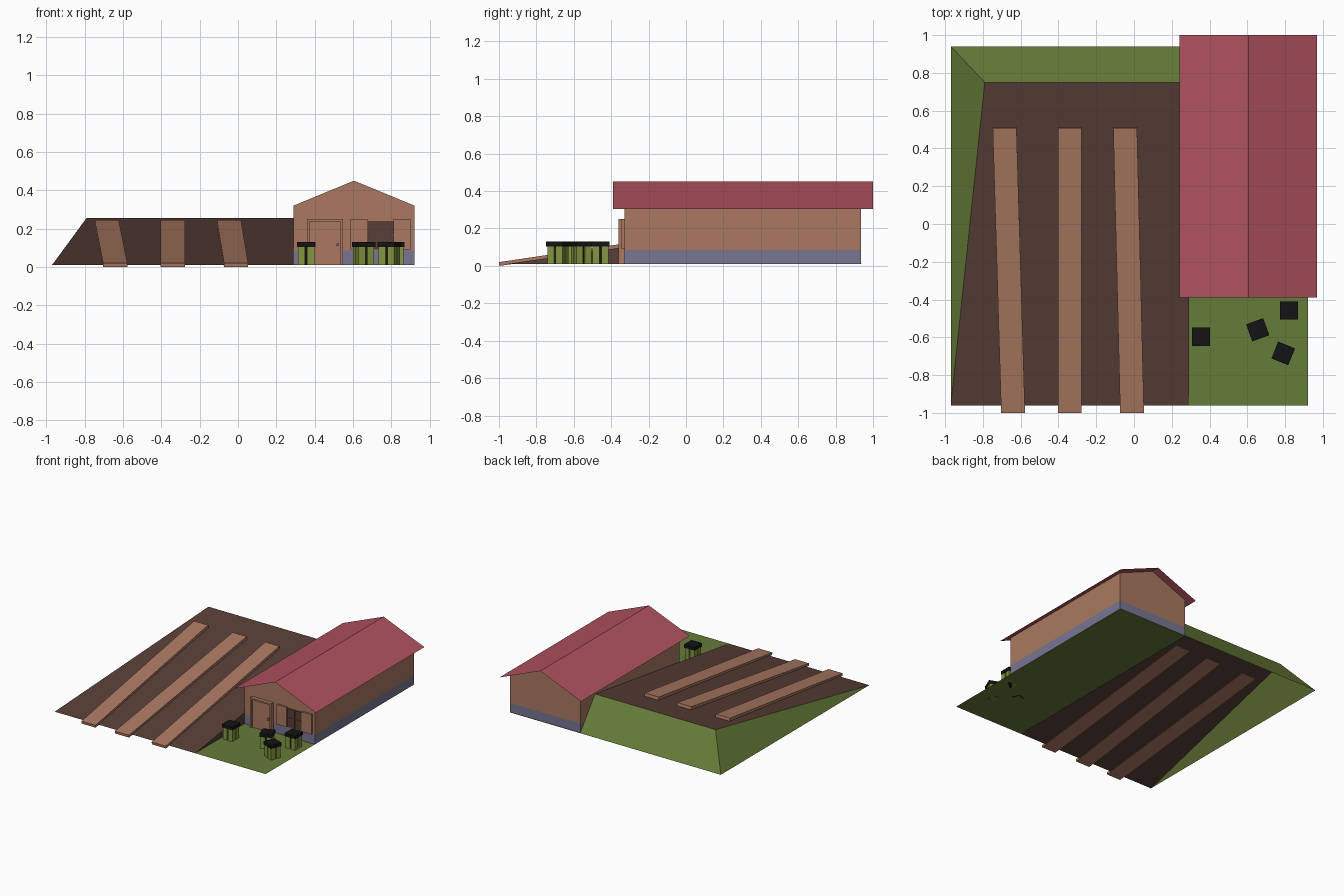
import bpy, math
from mathutils import Matrix, Vector

if "Cube" in bpy.data.objects:
    bpy.data.objects.remove(bpy.data.objects["Cube"])


def material(name, rgb):
    m = bpy.data.materials.new(name)
    lin = [((c / 255 + 0.055) / 1.055) ** 2.4 for c in rgb]
    m.diffuse_color = (*lin, 1)
    m.use_nodes = True
    m.node_tree.nodes["Principled BSDF"].inputs["Base Color"].default_value = m.diffuse_color
    return m


TAN = material("tan wood", (170, 121, 97))
STONE = material("blue grey base", (120, 118, 146))
RED = material("red roof", (176, 82, 95))
SOIL = material("dark brown", (88, 62, 55))
GRASS = material("grass green", (102, 124, 56))
OLIVE = material("olive green", (132, 150, 64))
BLACK = material("black", (18, 20, 18))


def mesh(name, verts, faces, mats, index=None):
    me = bpy.data.meshes.new(name)
    me.from_pydata(verts, [], faces)
    for m in mats:
        me.materials.append(m)
    for p in me.polygons:
        p.material_index = index[p.index] if index else 0
    me.update()
    ob = bpy.data.objects.new(name, me)
    bpy.context.collection.objects.link(ob)
    return ob


def box(name, lo, hi, mat, matrix=None):
    v = [Vector((x, y, z)) for x in (lo[0], hi[0]) for y in (lo[1], hi[1]) for z in (lo[2], hi[2])]
    if matrix:
        v = [matrix @ p for p in v]
    f = [(0, 1, 3, 2), (4, 6, 7, 5), (0, 4, 5, 1), (2, 3, 7, 6), (0, 2, 6, 4), (1, 5, 7, 3)]
    return mesh(name, v, f, [mat])


G = 0.01                     # ground level
L, R, F, B = 0.29, 0.92, -0.33, 0.935   # house walls
MID, RIDGE, EAVE, BASE = 0.605, 0.45, 0.32, 0.085
TOP = 0.255                  # upper edge of the slope

# ground under the house and lawn
mesh("lawn", [(L, -0.96, G), (R, -0.96, G), (R, 0.94, G), (L, 0.94, G)], [(0, 1, 2, 3)], [GRASS])

# open-bottomed earth slope with grassy banks
mesh("earth_slope", [(-0.97, -0.96, G), (L, -0.96, G), (L, 0.75, TOP), (-0.79, 0.75, TOP)],
     [(0, 1, 2, 3)], [SOIL])
mesh("grass_banks", [(-0.97, -0.96, G), (-0.79, 0.75, TOP), (-0.97, 0.94, G), (L, 0.75, TOP), (L, 0.94, G)],
     [(0, 1, 2), (2, 1, 3, 4)], [GRASS])
zf = G + (F + 0.96) / 1.71 * (TOP - G)
mesh("slope_side", [(L, -0.96, G), (L, F, G), (L, F, zf)], [(0, 1, 2)], [SOIL])

# house walls: stone band below, timber above, gable ends
ring = [(L, F), (R, F), (R, B), (L, B)]
verts = [(x, y, z) for z in (G, BASE, EAVE) for x, y in ring]
verts += [(MID, F, RIDGE), (MID, B, RIDGE)]
faces = [(i, (i + 1) % 4, 4 + (i + 1) % 4, 4 + i) for i in range(4)]
faces += [(4, 5, 9, 12, 8), (5, 6, 10, 9), (6, 7, 11, 13, 10), (7, 4, 8, 11)]
mesh("house_walls", verts, faces, [STONE, TAN], [0] * 4 + [1] * 4)

# thin roof sheets
ez = 0.303
mesh("roof", [(x, y, z) for y in (-0.39, 1.0) for x, z in ((0.24, ez), (MID, RIDGE + 0.002), (0.97, ez))],
     [(0, 1, 4, 3), (1, 2, 5, 4)], [RED])

# three planks lying on the slope
for i, (xb, xt) in enumerate(((-0.64, -0.685), (-0.34, -0.34), (-0.01, -0.047))):
    v = [(x + s * 0.063, y, z) for x, pts in ((xb, ((-0.998, 0.0), (-1.0, 0.02))),
                                              (xt, ((0.513, 0.217), (0.507, 0.244))))
         for y, z in pts for s in (-1, 1)]
    mesh(f"plank_{i + 1}", v, [(0, 1, 3, 2), (4, 6, 7, 5), (2, 3, 7, 6), (0, 4, 5, 1),
                               (0, 2, 6, 4), (1, 5, 7, 3)], [TAN])

# door with frame and handle
box("door", (0.372, -0.347, G), (0.535, F, 0.238), TAN)
box("door_frame_left", (0.36, -0.36, G), (0.373, F, 0.25), TAN)
box("door_frame_right", (0.534, -0.36, G), (0.547, F, 0.25), TAN)
box("door_frame_top", (0.373, -0.36, 0.237), (0.534, F, 0.25), TAN)
box("door_handle", (0.513, -0.36, 0.108), (0.528, -0.347, 0.123), STONE)

# window with cross bar and open shutters
box("window_pane", (0.678, -0.337, 0.09), (0.81, F, 0.24), SOIL)
box("window_bar_upright", (0.742, -0.34, 0.09), (0.746, F, 0.24), SOIL)
box("window_bar_across", (0.678, -0.34, 0.165), (0.81, F, 0.169), SOIL)
for side, x in (("left", 0.588), ("right", 0.811)):
    box(f"shutter_{side}", (x, -0.345, 0.09), (x + 0.088, F, 0.25), TAN)

# garden bins: four olive corner panels, black core and lid
for i, (x, y, a) in enumerate(((0.355, -0.597, 0), (0.655, -0.56, 20), (0.79, -0.685, -22), (0.82, -0.458, 0))):
    m = Matrix.Translation((x, y, 0)) @ Matrix.Rotation(math.radians(a), 4, "Z")
    n = i + 1
    box(f"bin_core_{n}", (-0.032, -0.032, G), (0.032, 0.032, 0.105), BLACK, m)
    for j, (sx, sy) in enumerate(((-1, -1), (1, -1), (1, 1), (-1, 1))):
        cx, cy = sx * 0.024, sy * 0.024
        box(f"bin_panel_{n}_{j + 1}", (cx - 0.019, cy - 0.019, G), (cx + 0.019, cy + 0.019, 0.105), OLIVE, m)
    box(f"bin_lid_{n}", (-0.048, -0.048, 0.104), (0.048, 0.048, 0.13), BLACK, m)
